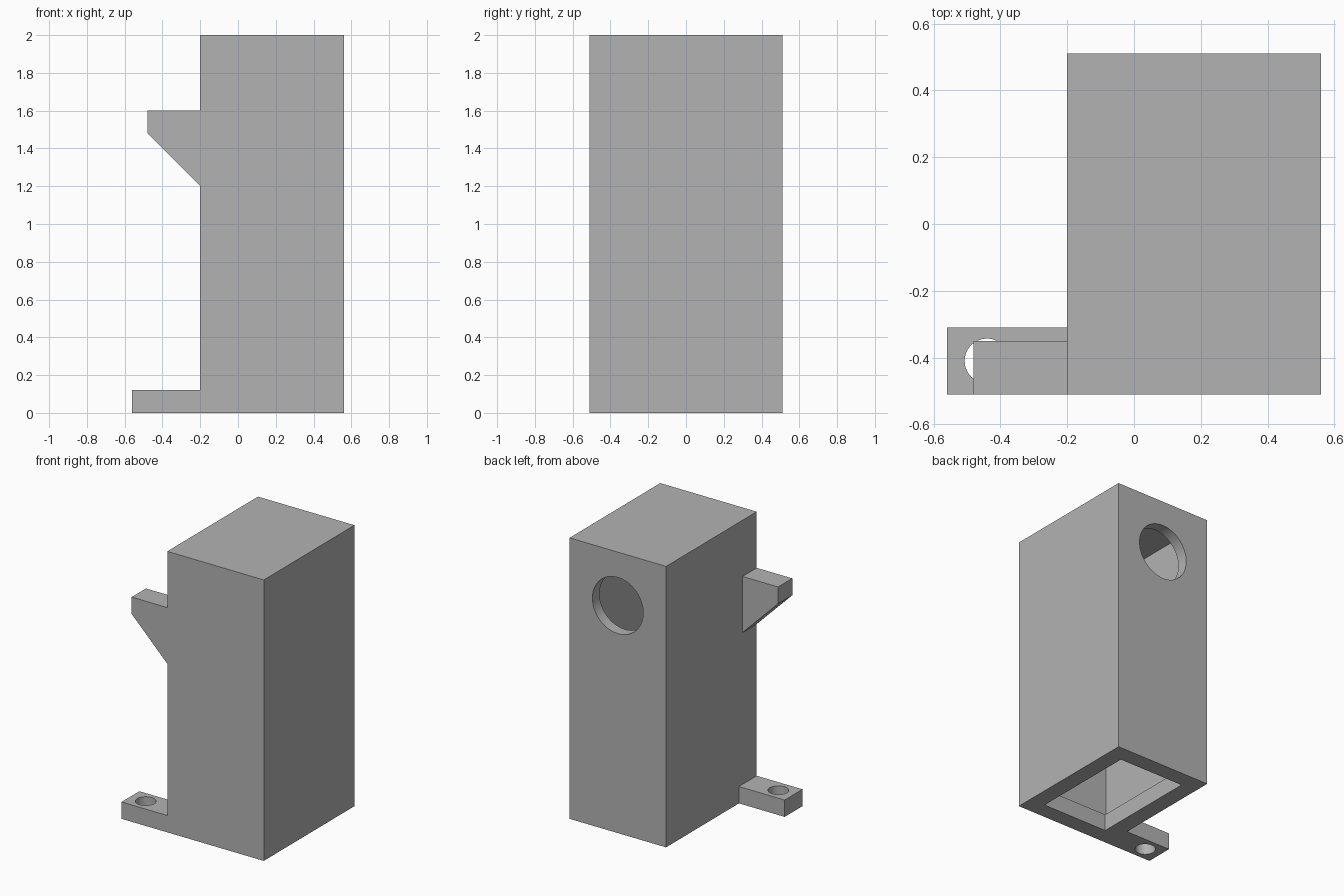
import bpy
import bmesh
from mathutils import Matrix, Vector

cube = bpy.data.objects.get("Cube")
if cube:
    bpy.data.objects.remove(cube, do_unlink=True)

grey = bpy.data.materials.new("plain grey")
grey.use_nodes = True
colour = (0.45, 0.45, 0.45, 1)
grey.diffuse_color = colour
grey.node_tree.nodes["Principled BSDF"].inputs["Base Color"].default_value = colour


def finish(name, bm):
    bmesh.ops.recalc_face_normals(bm, faces=bm.faces)
    mesh = bpy.data.meshes.new(name)
    bm.to_mesh(mesh)
    bm.free()
    mesh.materials.append(grey)
    obj = bpy.data.objects.new(name, mesh)
    bpy.context.collection.objects.link(obj)
    return obj


def prism(name, profile, y0, y1):
    """Extrude an x-z profile along y."""
    bm = bmesh.new()
    face = bm.faces.new([bm.verts.new((x, y0, z)) for x, z in profile])
    out = bmesh.ops.extrude_face_region(bm, geom=[face])
    verts = [v for v in out["geom"] if isinstance(v, bmesh.types.BMVert)]
    bmesh.ops.translate(bm, verts=verts, vec=(0, y1 - y0, 0))
    return finish(name, bm)


def box(name, x0, x1, y0, y1, z0, z1):
    return prism(name, [(x0, z0), (x1, z0), (x1, z1), (x0, z1)], y0, y1)


def cylinder(name, centre, radius, depth, axis):
    bm = bmesh.new()
    turn = Vector((0, 0, 1)).rotation_difference(Vector(axis)).to_matrix().to_4x4()
    bmesh.ops.create_cone(bm, cap_ends=True, segments=64, radius1=radius,
                          radius2=radius, depth=depth,
                          matrix=Matrix.Translation(centre) @ turn)
    return finish(name, bm)


def combine(target, other, operation):
    """Apply a boolean and discard the helper object."""
    other.hide_render = True
    mod = target.modifiers.new(operation.lower(), "BOOLEAN")
    mod.operation = operation
    mod.solver = "EXACT"
    mod.object = other
    bpy.context.view_layer.objects.active = target
    bpy.ops.object.modifier_apply(modifier=mod.name)
    bpy.data.objects.remove(other, do_unlink=True)


left, right, depth, height = -0.2, 0.56, 0.51, 2.0
wall, lip = 0.08, 0.12

# Tall housing with a foot tab and a wedge bracket on one side
housing = box("housing", left, right, -depth, depth, 0, height)
foot = box("foot_tab", -0.56, left + 0.04, -depth, -0.31, 0, 0.12)
bracket = prism("bracket", [(left + 0.04, 1.2), (left + 0.04, 1.6), (-0.48, 1.6),
                            (-0.48, 1.48), (left, 1.2)], -depth, -0.35)
combine(housing, foot, "UNION")
combine(housing, bracket, "UNION")

# Hollow inside, with a thicker lip around the open bottom
cavity = box("cavity", left + wall, right - wall, wall - depth, depth - wall,
             0.12, height - wall)
opening = box("opening", left + lip, right - lip, lip - depth, depth - lip, -0.1, 0.3)
combine(housing, cavity, "DIFFERENCE")
combine(housing, opening, "DIFFERENCE")

# Round port in the back wall and screw hole in the foot
port = cylinder("port", (0.18, depth, 1.62), 0.2, 0.3, (0, 1, 0))
screw_hole = cylinder("screw_hole", (-0.44, -0.41, 0.06), 0.067, 0.4, (0, 0, 1))
combine(housing, port, "DIFFERENCE")
combine(housing, screw_hole, "DIFFERENCE")

# Smooth round holes, crisp edges elsewhere
bpy.ops.object.select_all(action="DESELECT")
housing.select_set(True)
bpy.context.view_layer.objects.active = housing
bpy.ops.object.shade_smooth_by_angle()
